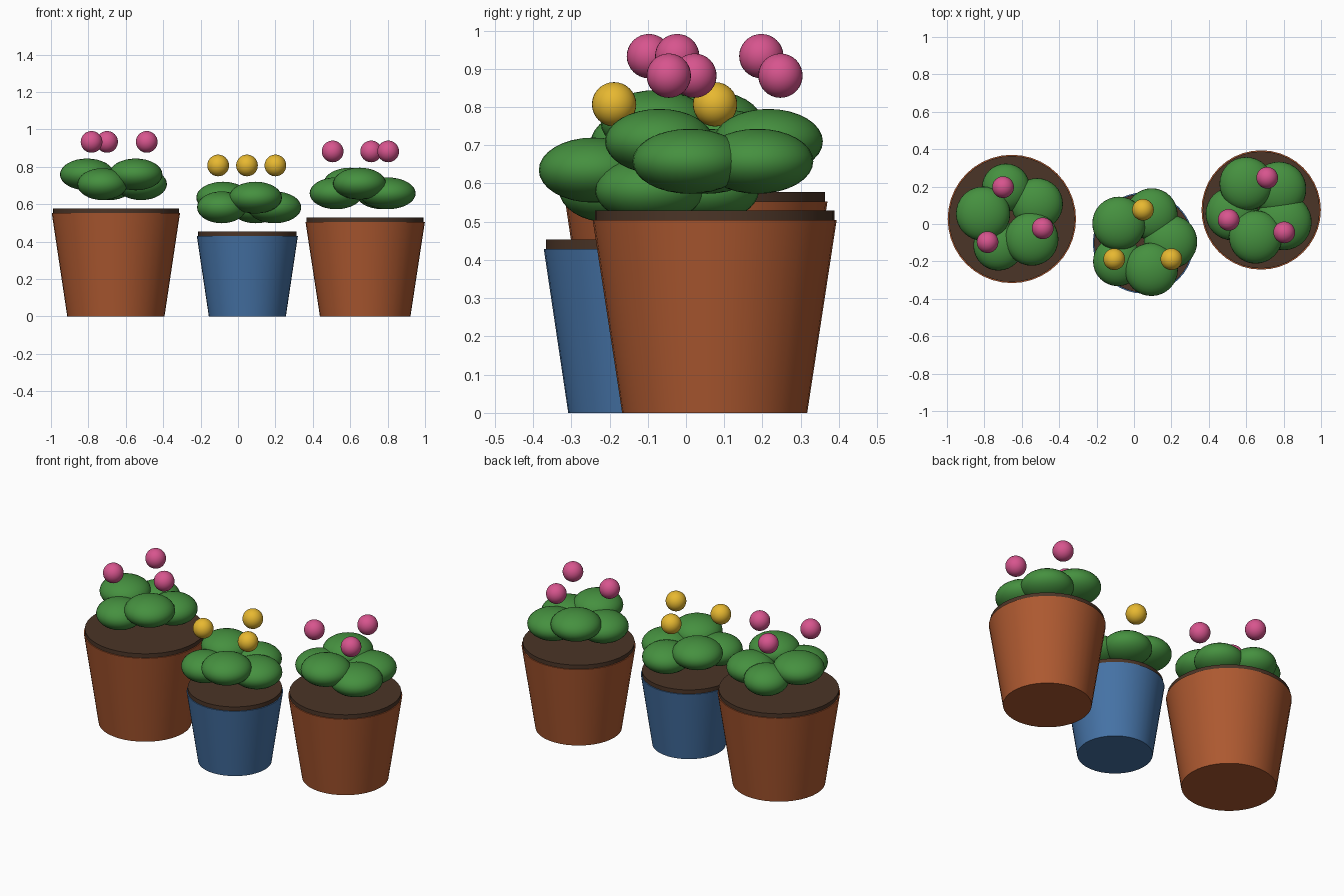
import bpy
from mathutils import Matrix

if "Cube" in bpy.data.objects:
    bpy.data.objects.remove(bpy.data.objects["Cube"])


def material(name, rgb):
    m = bpy.data.materials.new(name)
    m.diffuse_color = (*rgb, 1)
    m.use_nodes = True
    m.node_tree.nodes["Principled BSDF"].inputs["Base Color"].default_value = m.diffuse_color
    return m


TERRACOTTA = material("terracotta", (0.42, 0.10, 0.03))
BLUE = material("blue_glaze", (0.06, 0.17, 0.38))
SOIL = material("soil", (0.07, 0.035, 0.02))
LEAF = material("leaf", (0.06, 0.28, 0.05))
PINK = material("pink_petals", (0.68, 0.09, 0.27))
YELLOW = material("yellow_petals", (0.80, 0.48, 0.03))


def finish(name, mat):
    ob = bpy.context.object
    ob.name = name
    ob.data.materials.append(mat)
    bpy.ops.object.shade_smooth_by_angle()


def cone(name, mat, x, y, z0, z1, r0, r1):
    bpy.ops.mesh.primitive_cone_add(vertices=40, radius1=r0, radius2=r1, depth=z1 - z0,
                                    location=(x, y, (z0 + z1) / 2))
    finish(name, mat)


def ball(name, mat, loc, r, squash=1.0):
    bpy.ops.mesh.primitive_uv_sphere_add(segments=32, ring_count=16, radius=r, location=loc)
    bpy.context.object.data.transform(Matrix.Diagonal((1, 1, squash, 1)))
    finish(name, mat)


# Each plant: pot centre, pot height, rim radius, base radius, colours,
# leaf clumps (x, y, radius) going round from the first low one, blooms (x, y), bloom height
PLANTS = [
    ("left", -0.653, 0.027, 0.553, 0.343, 0.26, TERRACOTTA, PINK,
     [(-0.685, 0.195, 0.128), (-0.807, 0.055, 0.145), (-0.725, -0.115, 0.134),
      (-0.547, -0.08, 0.143), (-0.518, 0.107, 0.138)],
     [(-0.70, 0.197), (-0.783, -0.097), (-0.488, -0.023)], 0.933),
    ("middle", 0.05, -0.102, 0.429, 0.27, 0.206, BLUE, YELLOW,
     [(0.095, 0.053, 0.138), (-0.08, 0.003, 0.143), (-0.087, -0.20, 0.132),
      (0.093, -0.243, 0.142), (0.195, -0.095, 0.143)],
     [(0.048, 0.076), (-0.106, -0.188), (0.20, -0.188)], 0.807),
    ("right", 0.68, 0.075, 0.504, 0.319, 0.242, TERRACOTTA, PINK,
     [(0.775, 0.187, 0.146), (0.60, 0.215, 0.143), (0.525, 0.055, 0.142),
      (0.65, -0.07, 0.142), (0.80, 0.01, 0.15)],
     [(0.712, 0.247), (0.506, 0.022), (0.803, -0.045)], 0.882),
]

for side, x, y, h, rim, base, pot_mat, bloom_mat, leaves, blooms, bloom_z in PLANTS:
    # Tapered pot and its raised soil disc
    cone(f"{side}_pot", pot_mat, x, y, 0, h, base, rim)
    cone(f"{side}_soil", SOIL, x, y, h - 0.025, h + 0.025, rim - 0.006, rim - 0.006)
    # Ring of flattened leaf clumps, alternating low and high
    for i, (lx, ly, r) in enumerate(leaves):
        ball(f"{side}_leaf_clump_{i + 1}", LEAF, (lx, ly, h + 0.154 + 0.052 * (i % 2)), r, 0.085 / r)
    # Round blooms above the leaves
    for i, (bx, by) in enumerate(blooms):
        ball(f"{side}_bloom_{i + 1}", bloom_mat, (bx, by, bloom_z), 0.058)
